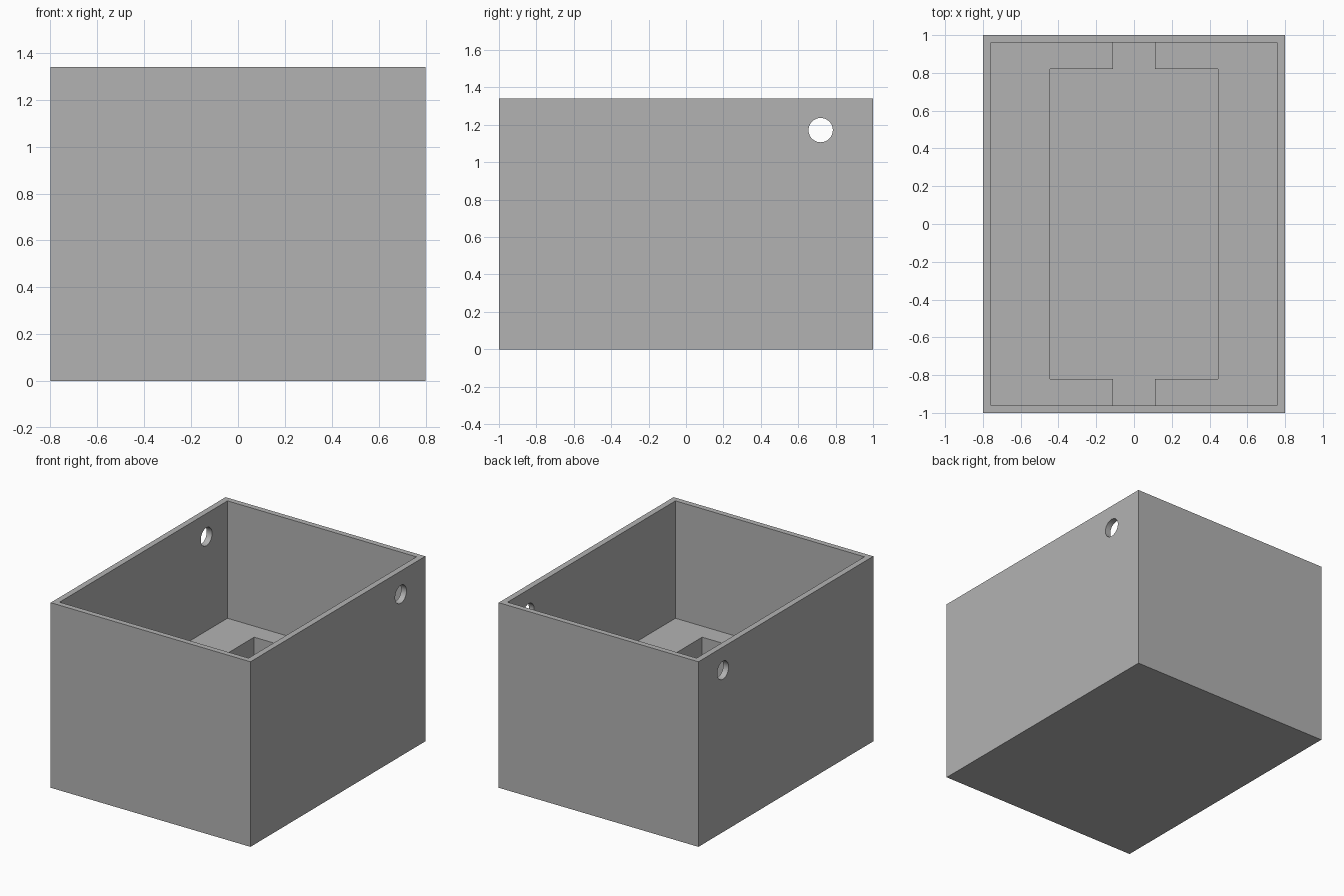
import bpy
import bmesh
import math
from mathutils import Matrix

if "Cube" in bpy.data.objects:
    bpy.data.objects.remove(bpy.data.objects["Cube"], do_unlink=True)

HALF_X, HALF_Y, HEIGHT = 0.8, 1.0, 1.34
INNER_X, INNER_Y, FLOOR = 0.757, 0.96, 0.04
LEDGE_TOP = 0.49

grey = bpy.data.materials.new("plain grey")
grey.use_nodes = True
colour = (0.45, 0.45, 0.45, 1)
grey.diffuse_color = colour
grey.node_tree.nodes["Principled BSDF"].inputs["Base Color"].default_value = colour


def add_object(name, bm):
    bmesh.ops.recalc_face_normals(bm, faces=bm.faces)
    mesh = bpy.data.meshes.new(name)
    bm.to_mesh(mesh)
    bm.free()
    mesh.materials.append(grey)
    obj = bpy.data.objects.new(name, mesh)
    bpy.context.collection.objects.link(obj)
    return obj


def prism(name, outline, bottom, top):
    bm = bmesh.new()
    face = bm.faces.new([bm.verts.new((x, y, bottom)) for x, y in outline])
    raised = bmesh.ops.extrude_face_region(bm, geom=[face])["geom"]
    verts = [v for v in raised if isinstance(v, bmesh.types.BMVert)]
    bmesh.ops.translate(bm, verts=verts, vec=(0, 0, top - bottom))
    return add_object(name, bm)


def rectangle(x, y):
    return [(-x, -y), (x, -y), (x, y), (-x, y)]


def cut(target, cutter):
    cutter.hide_render = True
    mod = target.modifiers.new("cut", "BOOLEAN")
    mod.operation, mod.solver, mod.object = "DIFFERENCE", "EXACT", cutter
    bpy.context.view_layer.objects.active = target
    bpy.ops.object.modifier_apply(modifier=mod.name)
    bpy.data.objects.remove(cutter, do_unlink=True)


# Open-topped box
box = prism("box_shell", rectangle(HALF_X, HALF_Y), 0, HEIGHT)
cut(box, prism("cavity_cutter", rectangle(INNER_X, INNER_Y), FLOOR, HEIGHT + 0.2))

# Round hole through both side walls
bm = bmesh.new()
bmesh.ops.create_cone(
    bm, cap_ends=True, segments=48, radius1=0.065, radius2=0.065, depth=2,
    matrix=Matrix.Translation((0, 0.72, 1.172)) @ Matrix.Rotation(math.pi / 2, 4, "Y"))
cut(box, add_object("hole_cutter", bm))

# C-shaped ledges along both sides, leaving a cross-shaped well between them
for name, side in (("left_ledge", 1), ("right_ledge", -1)):
    half = [(0.445, 0.82), (0.11, 0.82), (0.11, 0.965), (0.765, 0.965)]
    outline = half + [(x, -y) for x, y in reversed(half)]
    prism(name, [(side * x, y) for x, y in outline], FLOOR - 0.01, LEDGE_TOP)

# Smooth hole walls, sharp box edges
for obj in bpy.context.scene.objects:
    obj.select_set(obj == box)
bpy.context.view_layer.objects.active = box
bpy.ops.object.shade_smooth_by_angle(angle=math.radians(30))
